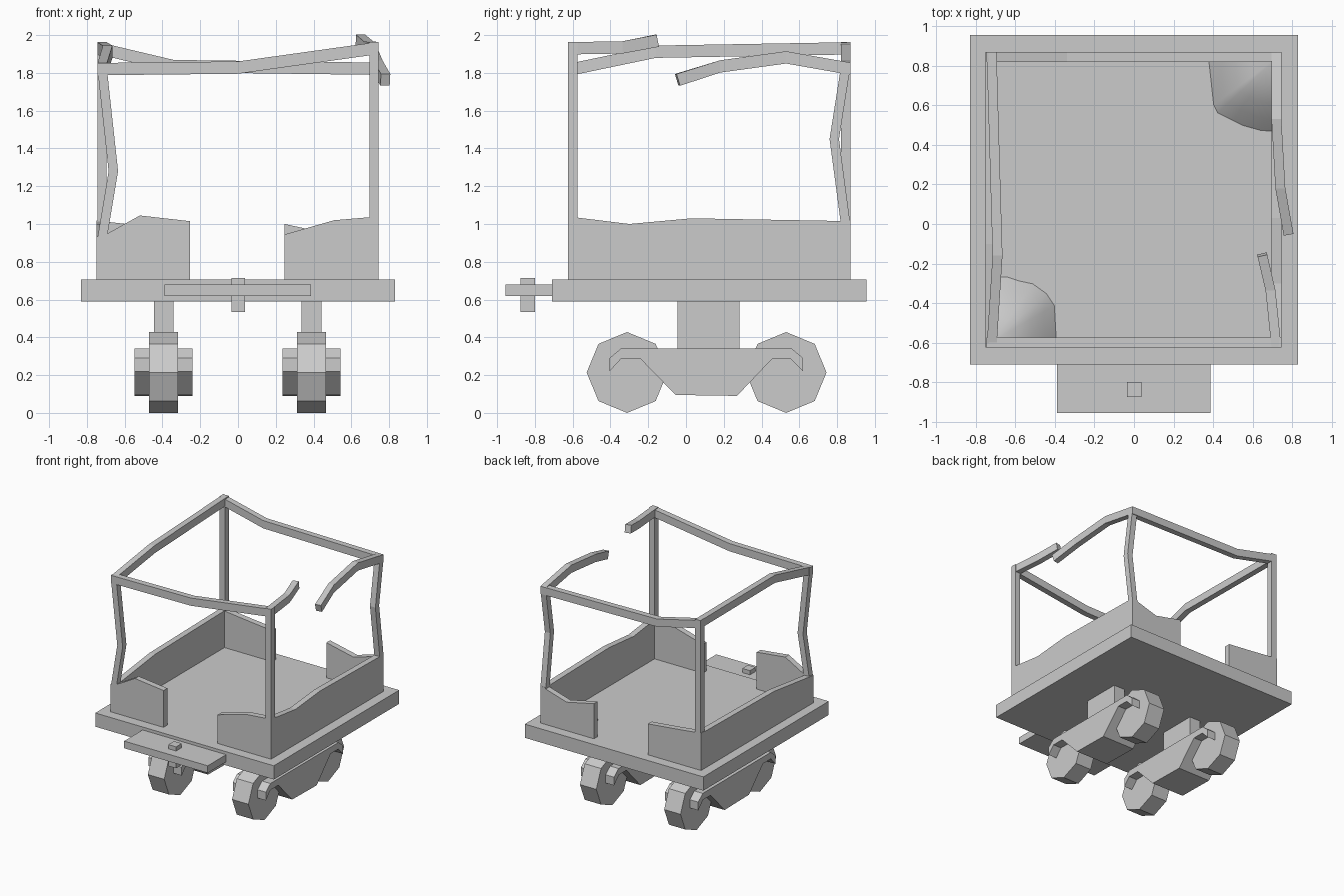
import bpy
from mathutils import Vector

if "Cube" in bpy.data.objects:
    bpy.data.objects.remove(bpy.data.objects["Cube"])


def mesh(name, verts, faces, smooth=False):
    me = bpy.data.meshes.new(name)
    me.from_pydata([tuple(v) for v in verts], [], faces)
    me.validate()
    ob = bpy.data.objects.new(name, me)
    bpy.context.collection.objects.link(ob)
    # consistent outward normals
    import bmesh
    bm = bmesh.new()
    bm.from_mesh(me)
    bmesh.ops.recalc_face_normals(bm, faces=bm.faces)
    bm.to_mesh(me)
    bm.free()
    if smooth:
        me.polygons.foreach_set("use_smooth", [True] * len(me.polygons))
    return ob


def loft(name, rings):
    """Closed solid through rings of equal size."""
    n = len(rings[0])
    faces = [[k * n + i, k * n + (i + 1) % n, (k + 1) * n + (i + 1) % n, (k + 1) * n + i]
             for k in range(len(rings) - 1) for i in range(n)]
    last = (len(rings) - 1) * n
    faces += [list(range(n))[::-1], list(range(last, last + n))]
    return mesh(name, [v for r in rings for v in r], faces)


def box(name, x0, x1, y0, y1, z0, z1):
    return loft(name, [[(x0, y0, z), (x1, y0, z), (x1, y1, z), (x0, y1, z)] for z in (z0, z1)])


def bar(name, path, axis, w=0.05, h=0.065, free_end=False):
    """Bent bar; section planes face the main axis, a broken end is cut square."""
    path = [Vector(p) for p in path]
    rings = []
    for i, p in enumerate(path):
        d = Vector(axis)
        if free_end and i == len(path) - 1:
            d = (p - path[i - 1]).normalized()
        ref = Vector((0, 1, 0)) if abs(d.z) > 0.9 else Vector((0, 0, 1))
        side = d.cross(ref).normalized()
        up = side.cross(d).normalized()
        rings.append([p + side * a * w / 2 + up * b * h / 2
                      for a, b in ((-1, -1), (1, -1), (1, 1), (-1, 1))])
    return loft(name, rings)


def wall(name, along_x, lo, hi, top):
    """Wall with a ragged top; top = (position, height) points."""
    prof = [(top[0][0], 0.70)] + top + [(top[-1][0], 0.70)]
    return loft(name, [[(a, c, z) if along_x else (c, a, z) for a, z in prof] for c in (lo, hi)])


# Deck, front step and coupling pin
box("deck", -0.83, 0.83, -0.71, 0.955, 0.59, 0.705)
box("coupling_plate", -0.39, 0.387, -0.955, -0.70, 0.62, 0.68)
box("coupling_pin", -0.035, 0.037, -0.875, -0.80, 0.535, 0.715)

# Ragged walls
wall("right_wall", False, 0.695, 0.745, [(-0.625, 1.04), (-0.30, 1.0), (0.03, 1.03), (0.87, 1.015)])
wall("left_wall", False, -0.75, -0.70, [(-0.625, 0.935), (-0.10, 1.0), (0.87, 1.015)])
wall("front_left_wall", True, -0.625, -0.575, [(-0.75, 0.93), (-0.69, 0.95), (-0.52, 1.045), (-0.255, 1.015)])
wall("front_right_wall", True, -0.625, -0.575, [(0.247, 0.945), (0.51, 1.02), (0.745, 1.04)])
wall("back_left_wall", True, 0.82, 0.87, [(-0.75, 1.018), (-0.50, 0.99), (-0.255, 0.965)])
wall("back_right_wall", True, 0.82, 0.87, [(0.247, 1.0), (0.50, 0.945), (0.745, 1.018)])

# Corner posts, two of them bent
Z = (0, 0, 1)
X, F, B = 0.72, -0.60, 0.845
bar("front_left_post", [(-X, F, 0.90), (-0.715, F, 0.95), (-0.66, F, 1.28), (-X, F, 1.83)], Z, h=0.05)
bar("front_right_post", [(X, F, 0.9), (X, F, 1.94)], Z, h=0.05)
bar("back_left_post", [(-X, B, 0.9), (-X, B, 1.94)], Z, h=0.05)
bar("back_right_post", [(X, B, 1.0), (X, 0.785, 1.45), (X, B, 1.83)], Z, h=0.05)

# Top rails; the right one is broken in two
E = 0.745
bar("front_rail", [(-E, F, 1.82), (0, F, 1.828), (E, F, 1.932)], (1, 0, 0))
bar("back_rail", [(-E, B, 1.932), (-0.34, B, 1.836), (E, B, 1.822)], (1, 0, 0))
bar("left_rail", [(-X, -0.625, 1.815), (-0.69, -0.16, 1.912), (-X, 0.87, 1.93)], (0, 1, 0))
bar("right_rail_front_stub", [(X, -0.625, 1.93), (0.69, -0.335, 1.935), (0.648, -0.155, 1.97)],
    (0, 1, 0), free_end=True)
bar("right_rail_back_stub", [(X, 0.87, 1.822), (X, 0.53, 1.882), (0.74, 0.18, 1.834), (0.78, -0.045, 1.763)],
    (0, -1, 0), free_end=True)


# Heaps of loose load in two corners
def heap(name, corner, edge):
    c, rows = Vector(corner), ((0.35, 0.17), (0.6, 0.12), (0.82, 0.06), (1.0, 0.0))
    verts = [(c.x, c.y, 0.90)]
    for t, h in rows:
        verts += [(c.x + (x - c.x) * t, c.y + (y - c.y) * t, 0.702 + h) for x, y in edge]
    n = len(edge)
    faces = [[0, 1 + i, 2 + i] for i in range(n - 1)]
    faces += [[1 + k * n + i, 1 + (k + 1) * n + i, 2 + (k + 1) * n + i, 2 + k * n + i]
              for k in range(len(rows) - 1) for i in range(n - 1)]
    ob = mesh(name, verts, faces, smooth=True)
    if ob.data.polygons[0].normal.z < 0:
        ob.data.flip_normals()


heap("back_right_heap", (0.71, 0.83), [(0.375, 0.83), (0.40, 0.60), (0.42, 0.56), (0.50, 0.52),
                                     (0.55, 0.495), (0.64, 0.47), (0.71, 0.465)])
heap("front_left_heap", (-0.71, -0.59), [(-0.39, -0.59), (-0.40, -0.41), (-0.44, -0.35), (-0.51, -0.30),
                                       (-0.58, -0.285), (-0.64, -0.265), (-0.71, -0.265)])

# Bogies: pillar, side-profile frame and two eight-sided wheels each
from math import sin, cos, pi
FRAME = [(-0.345, 0.34), (-0.405, 0.29), (-0.405, 0.22), (-0.345, 0.285), (-0.24, 0.285), (-0.055, 0.095),
         (0.27, 0.09), (0.455, 0.285), (0.555, 0.285), (0.62, 0.22), (0.62, 0.29), (0.56, 0.34)]
for side, cx in (("left", -0.394), ("right", 0.389)):
    box(side + "_bogie_pillar", cx - 0.052, cx + 0.052, -0.045, 0.283, 0.30, 0.60)
    loft(side + "_bogie_frame", [[(x, y, z) for y, z in FRAME] for x in (cx - 0.154, cx + 0.154)])
    for end, cy in (("front", -0.312), ("back", 0.53)):
        loft(f"{side}_{end}_wheel",
             [[(x, cy + 0.214 * sin(i * pi / 4), 0.214 + 0.214 * cos(i * pi / 4)) for i in range(8)]
              for x in (cx - 0.076, cx + 0.076)])
